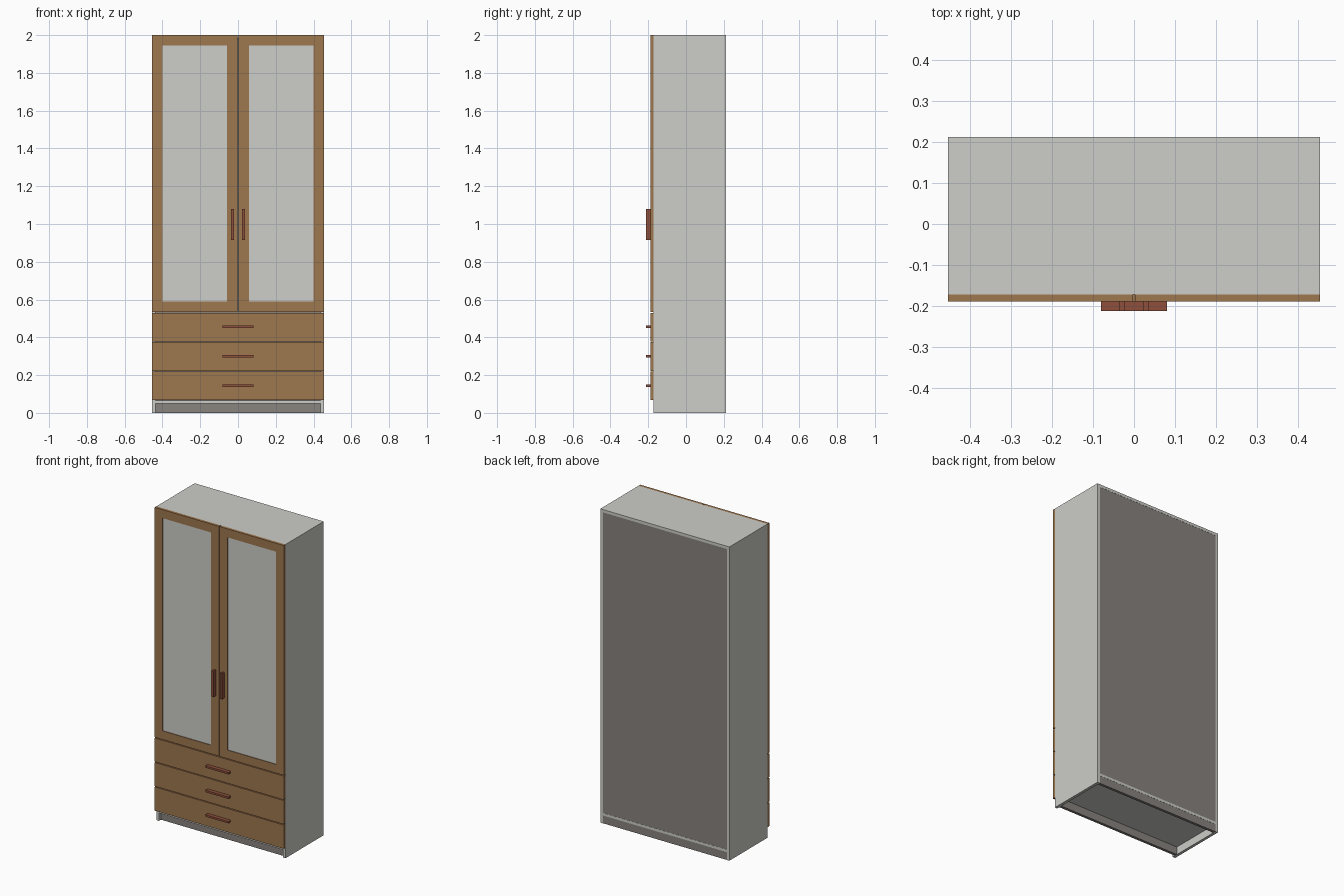
import bpy
import bmesh

if "Cube" in bpy.data.objects:
    bpy.data.objects.remove(bpy.data.objects["Cube"])


def material(name, srgb):
    """Flat material from 0-255 sRGB values."""
    lin = [((c / 255 + 0.055) / 1.055) ** 2.4 for c in srgb]
    m = bpy.data.materials.new(name)
    m.diffuse_color = (*lin, 1)
    m.use_nodes = True
    m.node_tree.nodes["Principled BSDF"].inputs["Base Color"].default_value = m.diffuse_color
    return m


panel_grey = material("pale grey board", (205, 205, 200))
dark_grey = material("warm dark grey", (136, 131, 127))
wood = material("brown wood", (158, 119, 78))
handle_red = material("red brown handle", (142, 80, 60))


def box(name, mat, x, y, z):
    """Box between the given (low, high) limits on each axis."""
    bm = bmesh.new()
    bmesh.ops.create_cube(bm, size=1)
    for v in bm.verts:
        v.co = [lim[0] if c < 0 else lim[1] for c, lim in zip(v.co, (x, y, z))]
    me = bpy.data.meshes.new(name)
    bm.to_mesh(me)
    bm.free()
    me.materials.append(mat)
    ob = bpy.data.objects.new(name, me)
    bpy.context.collection.objects.link(ob)
    return ob


def side_box(name, mat, s, x, y, z):
    """Box on the left (s = -1) or right (s = 1), x measured from the middle."""
    return box(name, mat, sorted((s * x[0], s * x[1])), y, z)


W, T = 0.455, 0.018              # half width, board thickness
INNER = W - T
FRONT, BACK = -0.172, 0.213      # carcass depth
FACE = -0.189                    # outer face of doors and drawers
TIP = -0.213                     # outer face of handles
DOOR_LOW, DOOR_HIGH = 0.535, 2.0
FRAME_Y = (FACE, FRONT)

# Carcass boards
box("top_panel", panel_grey, (-INNER, INNER), (FRONT, BACK), (2 - T, 2))
box("bottom_panel", panel_grey, (-INNER, INNER), (FRONT, BACK), (0.05, 0.066))
box("back_panel", dark_grey, (-INNER, INNER), (BACK - 0.008, BACK - 0.001), (0.066, 2 - T))
box("back_plinth", dark_grey, (-INNER, INNER), (BACK - T, BACK - 0.001), (0, 0.05))
box("front_plinth", dark_grey, (-INNER, INNER), (FRONT + 0.02, FRONT + 0.02 + T), (0, 0.05))

for s, side in ((-1, "left"), (1, "right")):
    side_box(side + "_side_panel", panel_grey, s, (INNER, W), (FRONT, BACK), (0, 2))

    # Framed door: two stiles, two rails and a slightly recessed panel
    side_box(side + "_outer_stile", wood, s, (0.40, W), FRAME_Y, (DOOR_LOW, DOOR_HIGH))
    side_box(side + "_inner_stile", wood, s, (0.002, 0.058), FRAME_Y, (DOOR_LOW, DOOR_HIGH))
    side_box(side + "_top_rail", wood, s, (0.058, 0.40), FRAME_Y, (1.946, DOOR_HIGH))
    side_box(side + "_bottom_rail", wood, s, (0.058, 0.40), FRAME_Y, (DOOR_LOW, 0.59))
    side_box(side + "_door_panel", panel_grey, s, (0.058, 0.40), (FACE + 0.004, FRONT), (0.59, 1.946))
    side_box(side + "_door_handle", handle_red, s, (0.022, 0.036), (TIP, FACE), (0.916, 1.08))

# Three drawers with horizontal handles
for i in range(3):
    low = 0.067 + i * 0.156
    box(f"drawer_front_{i + 1}", wood, (-W, W), FRAME_Y, (low, low + 0.151))
    mid = low + 0.077
    box(f"drawer_handle_{i + 1}", handle_red, (-0.081, 0.081), (TIP, FACE), (mid - 0.006, mid + 0.006))
